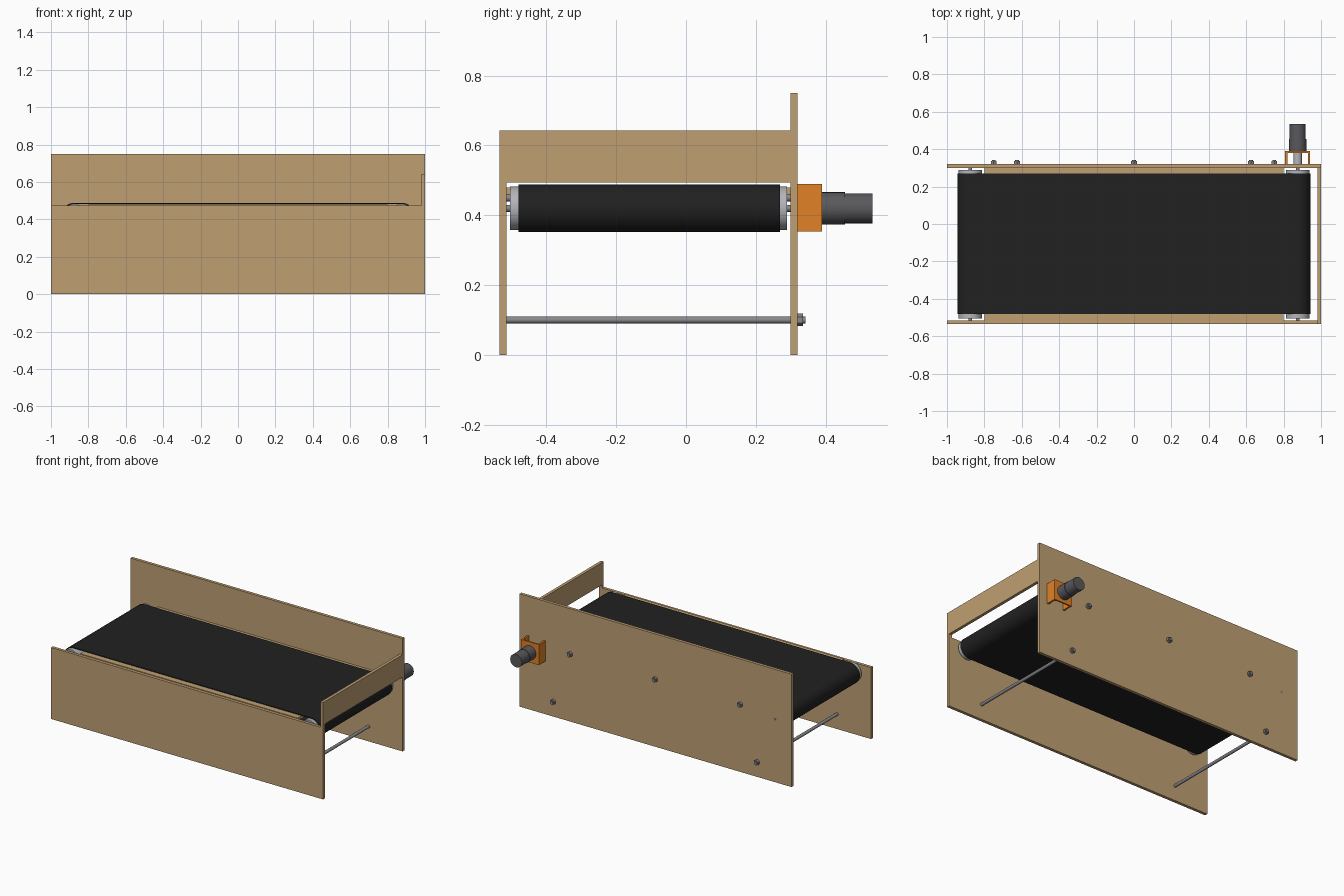
import bpy, bmesh, math
from mathutils import Matrix

if "Cube" in bpy.data.objects:
    bpy.data.objects.remove(bpy.data.objects["Cube"])


def mat(name, c):
    m = bpy.data.materials.new(name)
    m.diffuse_color = (*c, 1)
    m.use_nodes = True
    m.node_tree.nodes["Principled BSDF"].inputs["Base Color"].default_value = m.diffuse_color
    return m


WOOD = mat("wood", (0.52, 0.35, 0.17))
RUBBER = mat("rubber", (0.015, 0.015, 0.015))
ORANGE = mat("orange", (0.75, 0.22, 0.02))
STEEL = mat("steel", (0.25, 0.25, 0.27))
ALU = mat("aluminium", (0.45, 0.46, 0.48))
DARK = mat("motor_grey", (0.1, 0.1, 0.11))


def finish(name, bm, material, smooth=False):
    bmesh.ops.recalc_face_normals(bm, faces=bm.faces)
    me = bpy.data.meshes.new(name)
    bm.to_mesh(me)
    bm.free()
    ob = bpy.data.objects.new(name, me)
    bpy.context.collection.objects.link(ob)
    me.materials.append(material)
    if smooth:
        bpy.ops.object.select_all(action='DESELECT')
        ob.select_set(True)
        bpy.context.view_layer.objects.active = ob
        bpy.ops.object.shade_smooth_by_angle(angle=math.radians(35))
    return ob


def box(name, x, y, z, material):
    bm = bmesh.new()
    size = [b - a for a, b in (x, y, z)]
    mid = [(a + b) / 2 for a, b in (x, y, z)]
    bmesh.ops.create_cube(bm, size=1, matrix=Matrix.Translation(mid) @ Matrix.Diagonal((*size, 1)))
    return finish(name, bm, material)


def cyl(name, x, z, y0, y1, r, material, seg=32):
    """Cylinder lying along y."""
    bm = bmesh.new()
    m = Matrix.Translation((x, (y0 + y1) / 2, z)) @ Matrix.Rotation(math.pi / 2, 4, 'X')
    bmesh.ops.create_cone(bm, cap_ends=True, segments=seg, radius1=r, radius2=r, depth=y1 - y0, matrix=m)
    return finish(name, bm, material, seg > 8)


def extrude(name, pts, axis, a, b, material):
    """Extrude a 2D profile: axis 'y' takes (x, z) points, axis 'z' takes (x, y)."""
    bm = bmesh.new()
    co = (lambda p: (p[0], a, p[1])) if axis == 'y' else (lambda p: (p[0], p[1], a))
    f = bm.faces.new([bm.verts.new(co(p)) for p in pts])
    ext = bmesh.ops.extrude_face_region(bm, geom=[f])
    vs = [v for v in ext['geom'] if isinstance(v, bmesh.types.BMVert)]
    bmesh.ops.translate(bm, verts=vs, vec=(0, b - a, 0) if axis == 'y' else (0, 0, b - a))
    return finish(name, bm, material)


AX, AZ = 0.875, 0.42      # roller axis position
Y0, Y1 = -0.515, 0.30     # inner faces of the side panels

# Wooden frame: side panels, end board and the bed under the belt
extrude("front_panel", [(-1, 0), (1, 0), (1, 0.494), (0.98, 0.494), (0.98, 0.475), (-1, 0.475)],
        'y', -0.535, Y0, WOOD)
box("back_panel", (-1, 1), (Y1, 0.32), (0, 0.75), WOOD)
box("end_board", (0.98, 1), (-0.535, Y1), (0.494, 0.643), WOOD)
box("belt_bed", (-0.8, 0.8), (Y0, Y1), (0.46, 0.48), WOOD)

# Belt: hollow stadium loop around both rollers


def stadium(r, n=24):
    pts = []
    for s, start in ((1, -math.pi / 2), (-1, math.pi / 2)):
        for i in range(n + 1):
            t = start + math.pi * i / n
            pts.append((s * AX + r * math.cos(t), AZ + r * math.sin(t)))
    return pts


bm = bmesh.new()
rings = [[bm.verts.new((x, y, z)) for x, z in stadium(r)]
         for r, y in ((0.068, -0.48), (0.068, 0.27), (0.0626, 0.27), (0.0626, -0.48))]
n = len(rings[0])
for k in range(4):
    p, q = rings[k], rings[(k + 1) % 4]
    for i in range(n):
        j = (i + 1) % n
        bm.faces.new((p[i], p[j], q[j], q[i]))
finish("belt", bm, RUBBER, True)

# Rollers with their shafts
for side, s in (("drive", 1), ("idler", -1)):
    cyl(side + "_roller", s * AX, AZ, -0.505, 0.29, 0.0622, ALU, 48)
    cyl(side + "_shaft", s * AX, AZ, Y0, 0.321, 0.01, STEEL, 16)

# Tie rods with hex nuts on the back panel
for i, (x, z) in enumerate([(-0.75, 0.1), (0.75, 0.1), (-0.625, 0.45), (0, 0.45), (0.625, 0.45)]):
    cyl(f"tie_rod_{i}", x, z, Y0, 0.342, 0.01, STEEL, 16)
    cyl(f"hex_nut_{i}", x, z, 0.32, 0.336, 0.018, STEEL, 6)

# Motor bracket: U-shaped in plan
xa, xb, t = 0.808, 0.942, 0.012
extrude("motor_bracket", [(xa, 0.32), (xa + t, 0.32), (xa + t, 0.38), (xb - t, 0.38), (xb - t, 0.32),
                          (xb, 0.32), (xb, 0.39), (xa, 0.39)], 'z', 0.353, 0.489, ORANGE)

# Motor, gearbox and shaft coupling
cyl("shaft_coupling", AX, AZ, 0.32, 0.382, 0.023, ALU)
cyl("gearbox", AX, AZ, 0.388, 0.455, 0.046, DARK)
cyl("motor", AX, AZ, 0.455, 0.535, 0.043, DARK)
